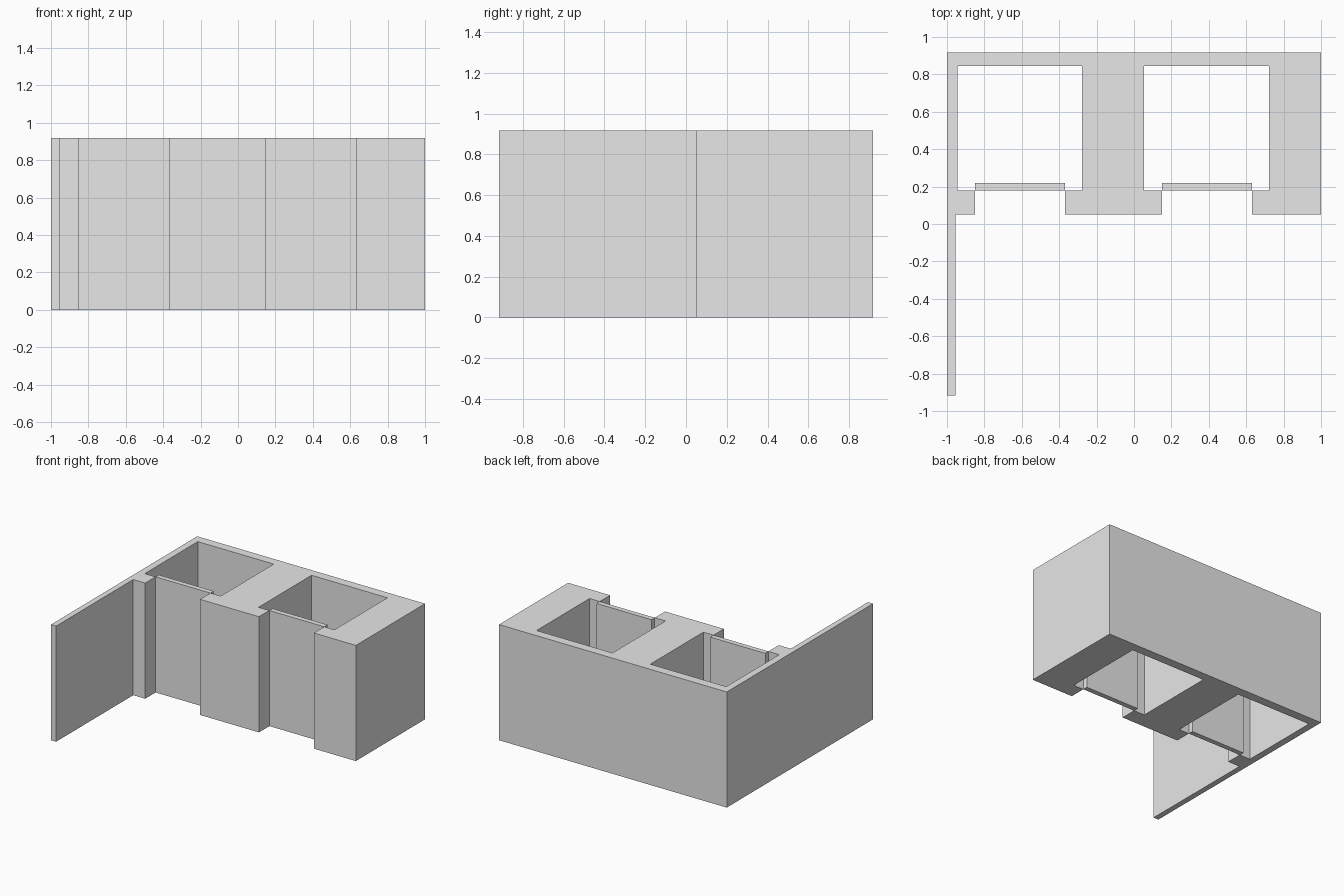
import bpy
import bmesh

HEIGHT = 0.918
BACK = 0.917
FRONT = 0.05
LEDGE = 0.18

cube = bpy.data.objects.get("Cube")
if cube:
    bpy.data.objects.remove(cube, do_unlink=True)

grey = bpy.data.materials.new("plain grey")
grey.use_nodes = True
grey.diffuse_color = (0.8, 0.8, 0.8, 1)
grey.node_tree.nodes["Principled BSDF"].inputs["Base Color"].default_value = (0.8, 0.8, 0.8, 1)


def prism(name, outline):
    """Extrude a floor plan outline to the full wall height."""
    bm = bmesh.new()
    face = bm.faces.new([bm.verts.new((x, y, 0)) for x, y in outline])
    result = bmesh.ops.extrude_face_region(bm, geom=[face], use_keep_orig=True)
    top = [v for v in result["geom"] if isinstance(v, bmesh.types.BMVert)]
    bmesh.ops.translate(bm, verts=top, vec=(0, 0, HEIGHT))
    bmesh.ops.recalc_face_normals(bm, faces=bm.faces)
    mesh = bpy.data.meshes.new(name)
    bm.to_mesh(mesh)
    bm.free()
    mesh.materials.append(grey)
    obj = bpy.data.objects.new(name, mesh)
    bpy.context.collection.objects.link(obj)
    return obj


def closet(x):
    """Outline of a closet recess entered through its doorway."""
    return [(x + 0.095, FRONT), (x + 0.095, LEDGE), (x, LEDGE), (x, 0.845),
            (x + 0.667, 0.845), (x + 0.667, LEDGE), (x + 0.577, LEDGE), (x + 0.577, FRONT)]


# Walls: side wing, two closets and the solid pillars in one plan
closets = (-0.945, 0.054)
plan = [(-1, BACK), (-1, -BACK), (-0.955, -BACK), (-0.955, FRONT)]
for x in closets:
    plan += closet(x)
plan += [(1, FRONT), (1, BACK)]
prism("closet_walls", plan)

# Door panels standing just behind each doorway
for side, x in zip(("right", "left"), closets):
    x0, x1 = x + 0.095, x + 0.577
    prism(side + "_closet_door", [(x0, LEDGE), (x1, LEDGE), (x1, 0.22), (x0, 0.22)])
